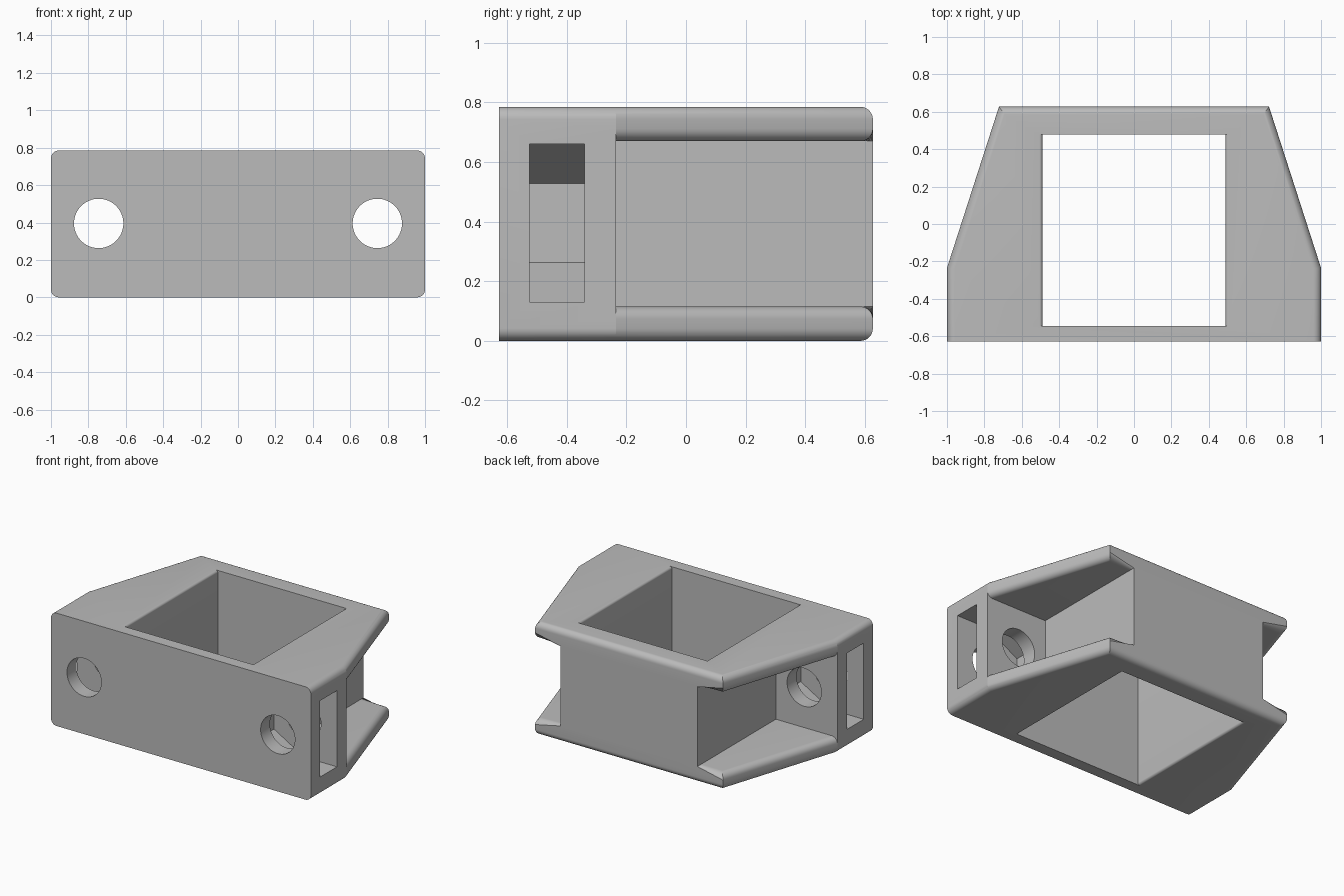
import bpy, bmesh
from math import pi, sin, cos
from mathutils import Vector

cube = bpy.data.objects.get("Cube")
if cube:
    bpy.data.objects.remove(cube, do_unlink=True)

HEIGHT, BACK, KINK = 0.785, 0.627, -0.235    # body height, half depth, start of taper
CORE, PLATE, ROUND = 0.527, 0.115, 0.042     # core half width, plate thickness, fillet
BORE_X, BORE_Z, NUT = 0.745, 0.395, 0.265    # bolt position and nut radius


def prism(name, points, start, end, axis):
    """Extrude a 2D profile along y (points are x, z) or z (points are x, y)."""
    bm = bmesh.new()
    lift = (lambda p: (p[0], start, p[1])) if axis == "y" else (lambda p: (p[0], p[1], start))
    face = bm.faces.new([bm.verts.new(lift(p)) for p in points])
    moved = bmesh.ops.extrude_face_region(bm, geom=[face])["geom"]
    step = Vector((0, end - start, 0)) if axis == "y" else Vector((0, 0, end - start))
    bmesh.ops.translate(bm, vec=step, verts=[v for v in moved if isinstance(v, bmesh.types.BMVert)])
    bmesh.ops.recalc_face_normals(bm, faces=bm.faces)
    mesh = bpy.data.meshes.new(name)
    bm.to_mesh(mesh)
    bm.free()
    obj = bpy.data.objects.new(name, mesh)
    bpy.context.collection.objects.link(obj)
    return obj


def cut(target, cutters):
    """Subtract the cutters, bake the result and remove them."""
    for c in cutters:
        mod = target.modifiers.new(c.name, "BOOLEAN")
        mod.operation, mod.solver, mod.object = "DIFFERENCE", "EXACT", c
    graph = bpy.context.evaluated_depsgraph_get()
    mesh = bpy.data.meshes.new_from_object(target.evaluated_get(graph))
    target.modifiers.clear()
    target.data = mesh
    for c in cutters:
        bpy.data.objects.remove(c, do_unlink=True)


# Tapered block
half = [(1, -BACK), (1, KINK), (0.722, BACK)]
outline = half + [(-x, y) for x, y in reversed(half)]
body = prism("bracket_body", outline, 0, HEIGHT, "z")

# Side pockets, open to the side and the back
pockets = []
for s in (-1, 1):
    area = [(s * CORE, KINK), (s * 1.3, KINK), (s * 1.3, 1), (s * CORE, 1)]
    pockets.append(prism("pocket_cutter", area, PLATE, HEIGHT - PLATE, "z"))
cut(body, pockets)

# Rounded plate edges
bm = bmesh.new()
bm.from_mesh(body.data)
bmesh.ops.remove_doubles(bm, verts=bm.verts, dist=0.0001)


def on(edge, test):
    return all(test(v.co) for v in edge.verts)


def is_rounded(edge):
    for level in (0, HEIGHT):
        if on(edge, lambda c: abs(c.z - level) < 0.001):
            return not on(edge, lambda c: c.y < -BACK + 0.001)
    for level in (PLATE, HEIGHT - PLATE):
        if on(edge, lambda c: abs(c.z - level) < 0.001):
            return not (on(edge, lambda c: abs(abs(c.x) - CORE) < 0.001)
                        or on(edge, lambda c: abs(c.y - KINK) < 0.001))
    return False


bmesh.ops.bevel(bm, geom=[e for e in bm.edges if is_rounded(e)], offset=ROUND,
                offset_type="OFFSET", segments=8, profile=0.5, affect="EDGES")
bm.to_mesh(body.data)
bm.free()

# Central opening with softened side rims
rim, inner = 0.016, 0.49
flare = [(inner + rim, HEIGHT + 0.1)]
for i in range(9):
    a = pi / 2 * i / 8
    flare.append((inner + rim - rim * sin(a), HEIGHT - rim + rim * cos(a)))
right = flare + [(x, HEIGHT - z) for x, z in reversed(flare)]
window = prism("window_cutter", right + [(-x, z) for x, z in reversed(right)], -0.545, 0.478, "y")

# Bolt bores and side-loading nut slots
cutters = [window]
for s in (-1, 1):
    circle = [(s * BORE_X + 0.132 * cos(2 * pi * i / 64), BORE_Z + 0.132 * sin(2 * pi * i / 64))
              for i in range(64)]
    cutters.append(prism("bore_cutter", circle, -1, 0, "y"))
    flat = BORE_X - NUT * cos(pi / 6)
    upper = [(s * 1.2, NUT), (s * BORE_X, NUT), (s * flat, NUT / 2)]
    slot = upper + [(x, -z) for x, z in reversed(upper)]
    cutters.append(prism("slot_cutter", [(x, BORE_Z + z) for x, z in slot], -0.525, -0.34, "y"))
cut(body, cutters)

# Colour and shading
grey = bpy.data.materials.new("plain_grey")
grey.use_nodes = True
colour = (0.5, 0.5, 0.5, 1)
grey.diffuse_color = colour
grey.node_tree.nodes["Principled BSDF"].inputs["Base Color"].default_value = colour
body.data.materials.clear()
body.data.materials.append(grey)
for p in body.data.polygons:
    p.material_index = 0

bpy.ops.object.select_all(action="DESELECT")
body.select_set(True)
bpy.context.view_layer.objects.active = body
bpy.ops.object.shade_smooth_by_angle(angle=pi / 12)
